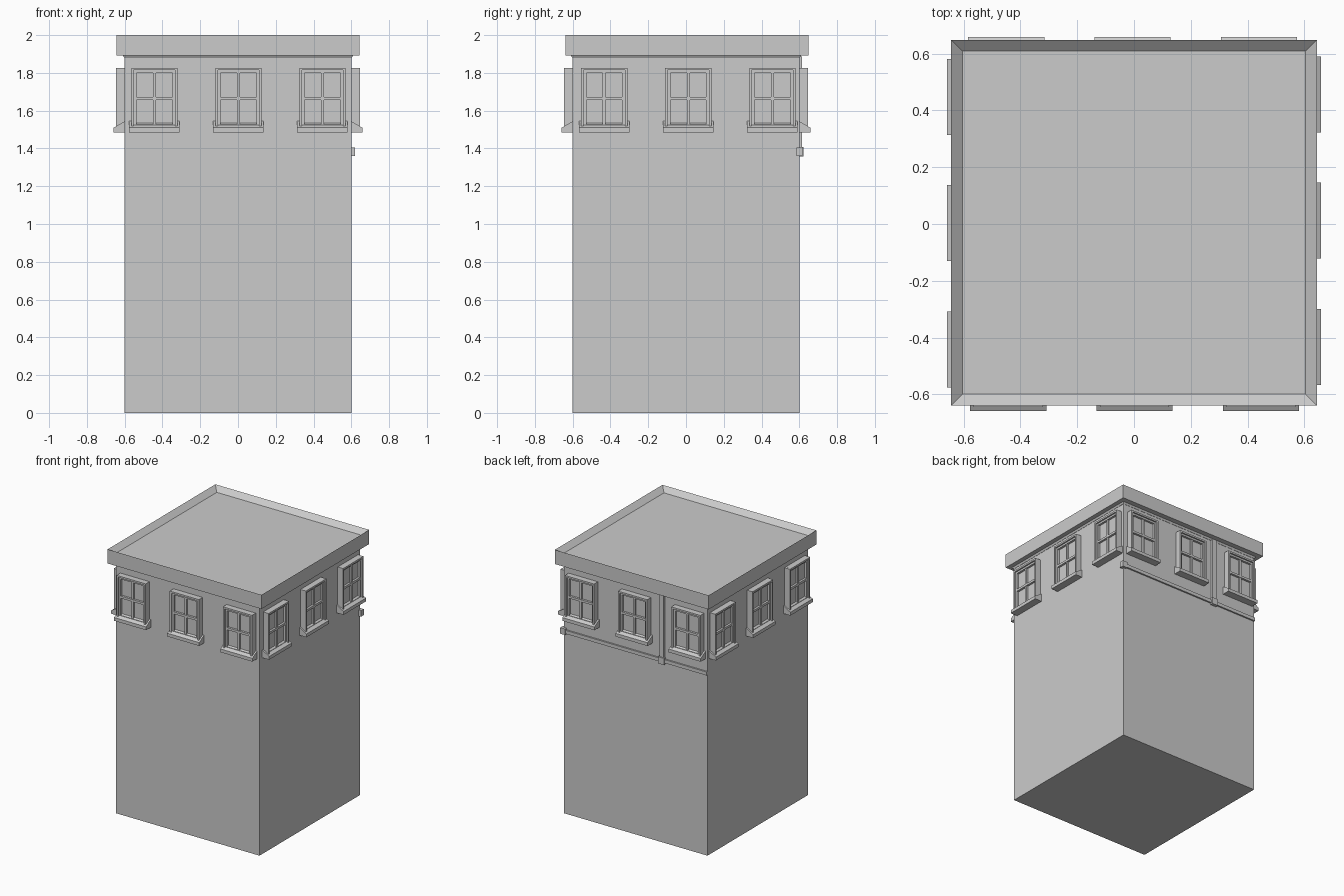
import bpy, bmesh
from math import pi
from mathutils import Matrix, Vector

if "Cube" in bpy.data.objects:
    bpy.data.objects.remove(bpy.data.objects["Cube"])


def add_object(name, bm, matrix=None):
    bmesh.ops.recalc_face_normals(bm, faces=bm.faces[:])
    mesh = bpy.data.meshes.new(name)
    bm.to_mesh(mesh)
    bm.free()
    ob = bpy.data.objects.new(name, mesh)
    bpy.context.collection.objects.link(ob)
    if matrix:
        ob.matrix_world = matrix
    return ob


def box(bm, x0, x1, y0, y1, z0, z1):
    m = Matrix.Translation(((x0 + x1) / 2, (y0 + y1) / 2, (z0 + z1) / 2)) @ \
        Matrix.Diagonal((x1 - x0, y1 - y0, z1 - z0, 1))
    bmesh.ops.create_cube(bm, size=1, matrix=m)


def square_loft(bm, rings):
    # square rings given as (half width, centre y, z), skinned and capped
    loops = []
    for h, cy, z in rings:
        loops.append([bm.verts.new((sx * h, cy + sy * h, z))
                      for sx, sy in ((-1, -1), (1, -1), (1, 1), (-1, 1))])
    for a, b in zip(loops, loops[1:]):
        for i in range(4):
            j = (i + 1) % 4
            bm.faces.new((a[i], a[j], b[j], b[i]))
    bm.faces.new(loops[0][::-1])
    bm.faces.new(loops[-1])


# main tower block
bm = bmesh.new()
box(bm, -0.6, 0.6, -0.6, 0.6, 0, 1.89)
add_object("tower_body", bm)

# roof slab with sunken top
bm = bmesh.new()
square_loft(bm, [(0.602, 0, 1.88), (0.61, 0, 1.893), (0.644, 0.005, 1.893),
                 (0.644, 0.005, 2.0), (0.604, 0.005, 1.965)])
add_object("roof_cornice", bm)


def window(name, u, angle):
    # local frame: x along the wall, -y outward
    bm = bmesh.new()
    w, zb, zt = 0.122, 1.5, 1.827

    def part(x0, x1, z0, z1, depth):
        box(bm, x0, x1, -depth, -0.59, z0, z1)

    part(-w + 0.005, w - 0.005, zb + 0.005, zt - 0.005, 0.618)   # panes
    for inset, width, depth in ((0, 0.013, 0.645), (0.012, 0.015, 0.634)):
        a, b, t = w - inset, zb + inset, zt - inset              # frame, sash
        for s in (-1, 1):
            x = sorted((s * a, s * (a - width)))
            part(x[0], x[1], b, t, depth)
        part(-a + width, a - width, t - width, t, depth)
        part(-a + width, a - width, b, b + width, depth)
    part(-0.008, 0.008, zb + 0.02, zt - 0.02, 0.631)             # mullion
    part(-w + 0.02, w - 0.02, 1.656, 1.673, 0.634)               # mid rail

    # wedge-shaped sill
    profile = [(0.595, 1.485), (0.658, 1.485), (0.658, 1.51), (0.595, 1.547)]
    face = bm.faces.new([bm.verts.new((-0.134, -d, z)) for d, z in profile])
    ext = bmesh.ops.extrude_face_region(bm, geom=[face])
    bmesh.ops.translate(bm, vec=Vector((0.268, 0, 0)),
                        verts=[v for v in ext["geom"] if isinstance(v, bmesh.types.BMVert)])
    add_object(name, bm, Matrix.Rotation(angle, 4, 'Z') @ Matrix.Translation((u, 0, 0)))


# three windows per side: side, wall angle, centre offset along the wall
for side, angle, off in (("front", 0, 0.002), ("right", pi / 2, 0.012),
                         ("back", pi, 0.005), ("left", -pi / 2, -0.003)):
    for i in (-1, 0, 1):
        window(f"{side}_window_{i + 2}", off + i * 0.445, angle)

# pipes on the back wall
bm = bmesh.new()
box(bm, -0.6, 0.605, 0.59, 0.612, 1.368, 1.394)
add_object("horizontal_pipe", bm)
bm = bmesh.new()
box(bm, -0.243, -0.207, 0.59, 0.615, 1.38, 1.888)
add_object("down_pipe", bm)
bm = bmesh.new()
box(bm, -0.25, -0.2, 0.59, 0.623, 1.357, 1.408)
add_object("pipe_junction", bm)
bm = bmesh.new()
box(bm, 0.58, 0.62, 0.585, 0.618, 1.36, 1.406)
add_object("pipe_end", bm)
